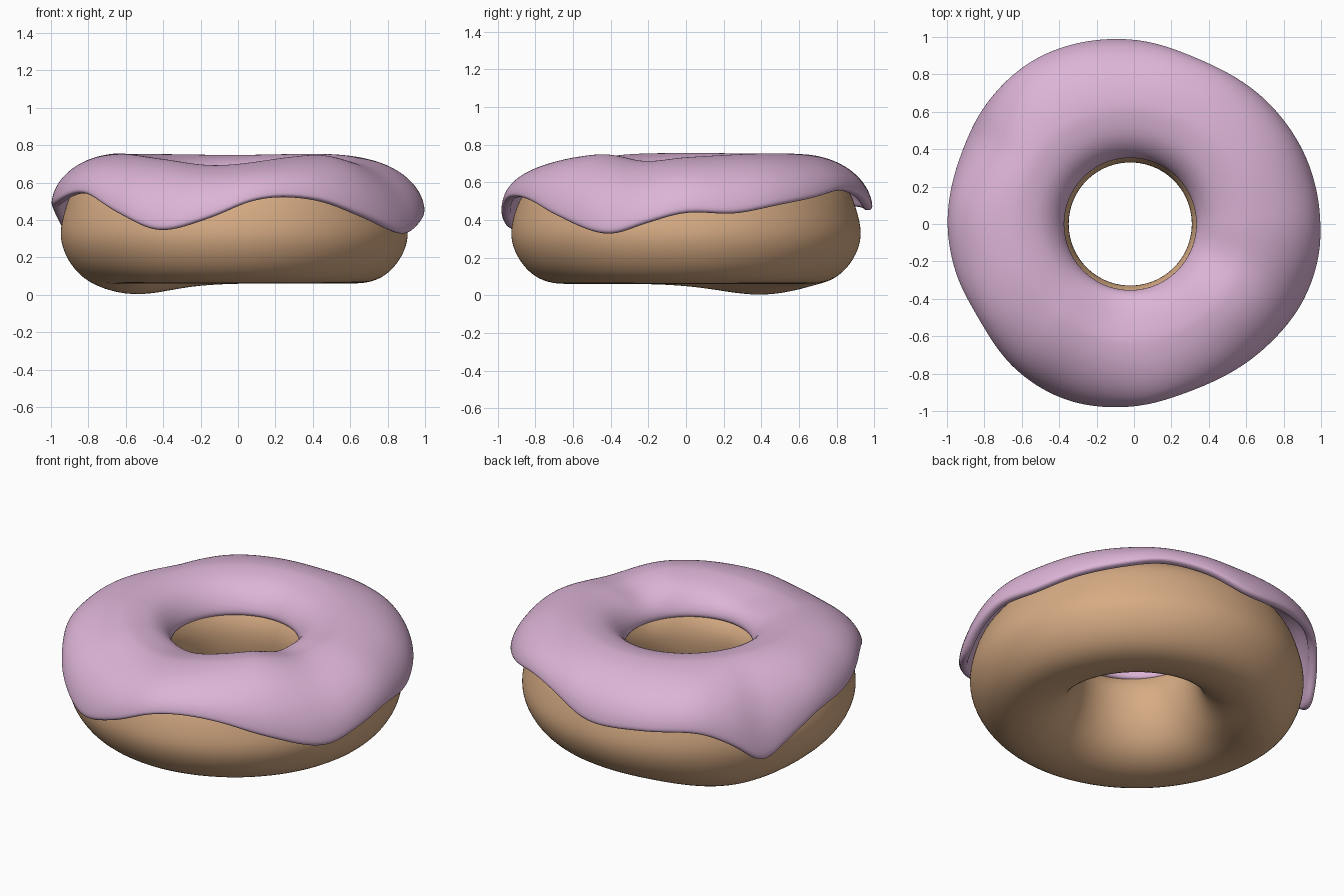
import bpy, math

if "Cube" in bpy.data.objects:
    bpy.data.objects.remove(bpy.data.objects["Cube"])

N = 96          # segments around the ring
CX = -0.02      # centre of the hole


def around(table):
    """Smooth periodic (Catmull-Rom) curve through {degrees: value}."""
    keys = sorted(table)
    n = len(keys)

    def f(a):
        a %= 360
        i = max(k for k in range(n) if keys[k] <= a)
        at = lambda j: (keys[j % n] + 360 * (j // n), table[keys[j % n]])
        (x0, y0), (x1, y1), (x2, y2), (x3, y3) = (at(i + d) for d in (-1, 0, 1, 2))
        h = x2 - x1
        t = (a - x1) / h
        m1, m2 = (y2 - y0) / (x2 - x0) * h, (y3 - y1) / (x3 - x1) * h
        return ((2*t**3 - 3*t*t + 1) * y1 + (t**3 - 2*t*t + t) * m1
                + (3*t*t - 2*t**3) * y2 + (t**3 - t*t) * m2)
    return f


# Icing outline, drip edge height and crest height by angle
outline = around({0: 1.0, 20: .99, 42: .97, 67: .95, 90: .99, 119: 1.03, 141: 1.02,
                  157: 1.0, 180: 1.0, 196: .99, 212: .975, 232: 1.005, 250: 1.01,
                  270: .98, 291: .945, 316: .965, 335: .995, 350: 1.005})
drip = around({0: .44, 15: .435, 30: .48, 45: .52, 60: .56, 75: .53, 90: .455,
               110: .47, 128: .47, 140: .37, 150: .25, 160: .34, 173: .45, 190: .49,
               212: .545, 230: .44, 246: .345, 262: .41, 275: .50, 286: .525,
               300: .50, 315: .42, 335: .325, 348: .385})
crest = around({0: .735, 40: .755, 90: .75, 135: .755, 200: .755, 230: .73, 262: .695,
                300: .74, 318: .75, 340: .715})


def ring(name, section, closed, color):
    """Sweep an angle-dependent (r, z) section around the hole."""
    verts, rows = [], 0
    for i in range(N):
        deg = 360 * i / N
        a = math.radians(deg)
        pts = section(deg)
        rows = len(pts)
        verts += [(CX + r * math.cos(a), r * math.sin(a), z) for r, z in pts]
    faces = []
    for i in range(N):
        p, q = i * rows, (i + 1) % N * rows
        for j in range(rows if closed else rows - 1):
            k = (j + 1) % rows
            faces.append((p + j, p + k, q + k, q + j))
    me = bpy.data.meshes.new(name)
    me.from_pydata(verts, [], faces)
    me.polygons.foreach_set("use_smooth", [True] * len(faces))
    ob = bpy.data.objects.new(name, me)
    bpy.context.collection.objects.link(ob)
    mat = bpy.data.materials.new(name)
    mat.diffuse_color = color
    mat.use_nodes = True
    mat.node_tree.nodes["Principled BSDF"].inputs["Base Color"].default_value = mat.diffuse_color
    me.materials.append(mat)
    return ob


# Dough: rounded bun section, sagging at the back left
BUN = [(.68, .057), (.79, .085), (.875, .165), (.925, .265), (.932, .35), (.91, .44),
       (.885, .52), (.84, .60), (.75, .665), (.6, .70), (.47, .67), (.385, .60),
       (.335, .51), (.325, .42), (.34, .31), (.38, .21), (.45, .12), (.56, .065)]


def dough_section(deg):
    sag = 0.06 * math.exp(-((deg - 143) / 30) ** 2)
    top = (crest(deg) - 0.50) / 0.25
    return [(r, .45 + (z - .45) * top if z > .45 else z - sag * max(0, 1 - (z - .05) / .3))
            for r, z in BUN]


# Icing: slope out of the hole, over the crest, then a quarter ellipse to the drip edge
def icing_section(deg):
    c, e = crest(deg), drip(deg)
    R = outline(deg) + 0.02 * math.cos(math.radians(deg))
    pts = [(.345, .555), (.36, .615), (.405, .68 + (c - .755) * .5), (.48, c - .022)]
    for k in range(13):
        t = math.pi / 2 * k / 12
        pts.append((.6 + (R - .6) * math.sin(t), e + (c - e) * math.cos(t)))
    return pts


dough = ring("dough", dough_section, True, (.68, .41, .23, 1))
icing = ring("icing", icing_section, False, (.72, .46, .68, 1))

solid = icing.modifiers.new("Thickness", 'SOLIDIFY')
solid.thickness = 0.05
solid.offset = -1

# Make face normals point outward before thickening
for ob in (dough, icing):
    me = ob.data
    mid = [p for p in me.polygons if p.center.z > 0.65]
    if sum(p.normal.z for p in mid) < 0:
        me.flip_normals()
    sub = ob.modifiers.new("Smooth", 'SUBSURF')
    sub.levels = sub.render_levels = 2
